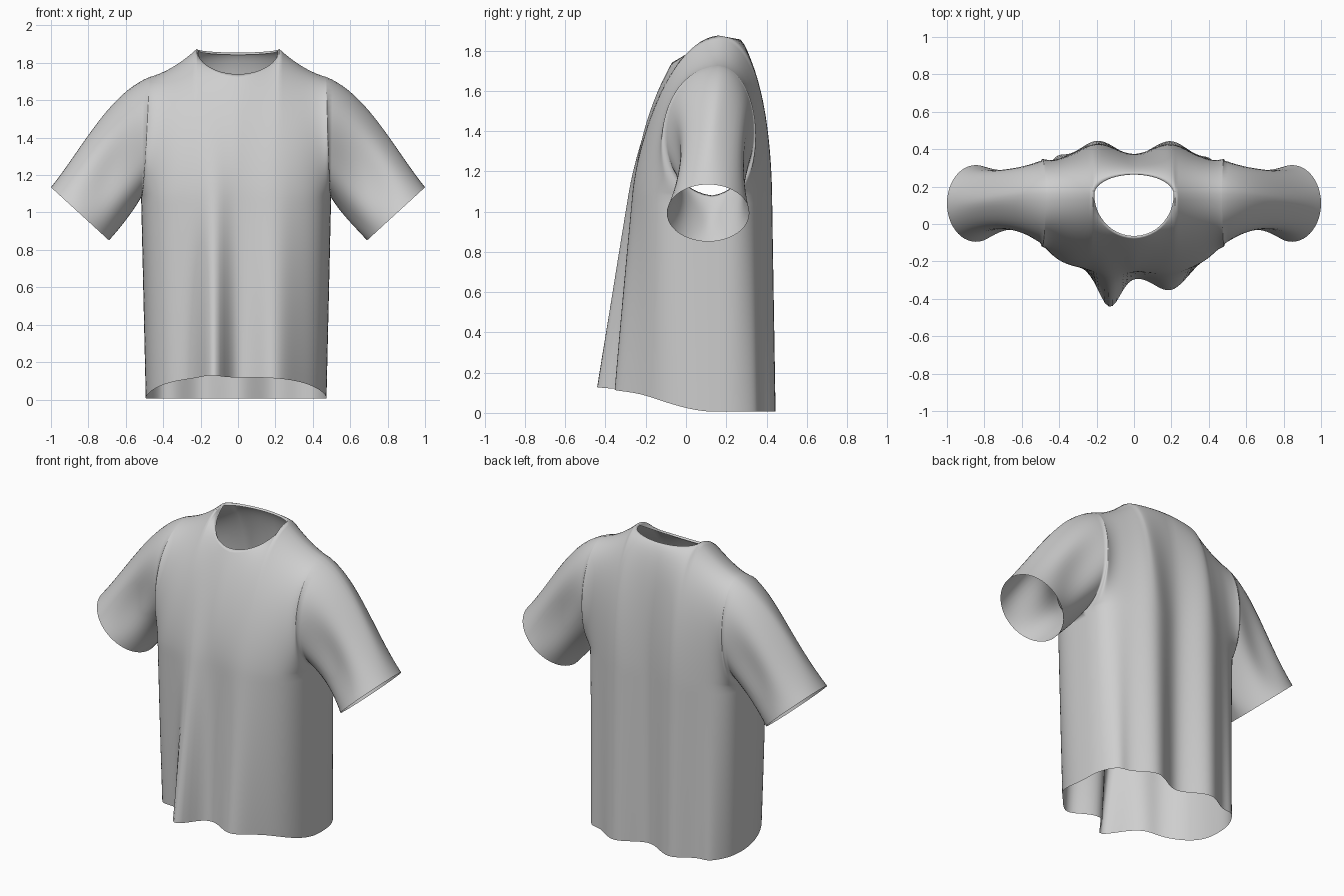
import bpy, bmesh
from math import sin, cos, pi, exp
from mathutils import Vector

cube = bpy.data.objects.get("Cube")
if cube:
    bpy.data.objects.remove(cube)

HALF = 36        # columns on each half of a panel
NECK = 11        # columns on each half that end at the neckline
LOWER = 26       # rows from hem to armpit
UPPER = 24       # rows from armpit to shoulder
SLEEVE = 20      # rows along a sleeve
ARMPIT = 1.08
SEAM_Y = 0.13
RIDGE_Y = 0.16


def lerp(a, b, f):
    return a + (b - a) * f


def bump(x, centre, width):
    return exp(-((x - centre) / width) ** 2 / 2)


def bezier(a, b, c, d, f):
    g = 1 - f
    return a * g**3 + b * (3 * g * g * f) + c * (3 * g * f * f) + d * f**3


def hermite(p, q, tp, tq, f):
    return bezier(p, p + tp / 3, q - tq / 3, q, f)


def spread(i):
    return sin(pi / 2 * i / HALF)


def fullness(i, power):
    """How far a column stands out from the side seam, 0 to 1."""
    return max(0, 1 - abs(spread(i)) ** power) ** (1 / power)


def torso_point(i, z, front):
    """Point on the lower torso, with hanging folds that deepen downwards."""
    drop = 1 - z / ARMPIT
    x = lerp(0.508, 0.483, drop) * spread(i) - 0.01
    if front:
        fold = -0.185 * bump(x, -0.13, 0.055) - 0.1 * bump(x, 0.2, 0.08) \
            + 0.02 * bump(x, -0.29, 0.05)
        depth = lerp(-0.255, -0.285, drop) + fold * lerp(0.18, 1, drop)
        out = fullness(i, lerp(3.2, 2.6, drop))
    else:
        fold = 0.06 * (bump(x, -0.2, 0.075) + bump(x, 0.2, 0.075)) \
            - 0.025 * bump(x, 0, 0.06) \
            + 0.04 * drop * (bump(x, -0.42, 0.04) + bump(x, 0.42, 0.04))
        depth = 0.39 + fold * lerp(0.7, 1, drop)
        out = fullness(i, 3.2)
    return Vector((x, lerp(SEAM_Y, depth, out), z))


def top_point(i, front):
    """Neckline in the middle, shoulder ridge further out."""
    side = 1 if i >= 0 else -1
    if abs(i) <= NECK:
        a = pi / 2 * i / NECK
        if front:
            return Vector((0.22 * sin(a), RIDGE_Y - 0.23 * cos(a),
                           1.74 + 0.135 * (1 - cos(a))))
        return Vector((0.22 * sin(a), RIDGE_Y + 0.11 * cos(a),
                       1.875 - 0.02 * cos(a)))
    s = (abs(spread(i)) - spread(NECK)) / (1 - spread(NECK))
    return Vector((side * lerp(0.22, 0.47, s), RIDGE_Y,
                   1.725 + 0.07 * (1 - s) + 0.08 * (1 - s) ** 2))


def column(i, front):
    """One vertical strip of points from the hem to the top edge."""
    hem = 0.006
    if front:
        hem += 0.112 * fullness(i, 3.2) ** 2 \
            + 0.012 * bump(spread(i), -0.28, 0.1)
    pts = [torso_point(i, lerp(hem, ARMPIT, j / LOWER), front)
           for j in range(LOWER)]
    a, d = torso_point(i, ARMPIT, front), top_point(i, front)
    edge = abs(spread(i)) ** 6
    neck = sin(pi / 2 * min(1, abs(i) / NECK))
    if front:
        rise, y1 = 0.27, -0.2
        y2 = lerp(lerp(-0.16, -0.08, neck), -0.18, edge)
        z2 = lerp(0.16, 0.025, neck)
    else:
        rise, y1 = 0.35, 0.42
        y2 = lerp(lerp(0.345, 0.36, neck), 0.39, edge)
        z2 = lerp(0.075, 0.02, neck)
    # The upper curve leaves the armpit row along the line of the cloth below
    below = torso_point(i, ARMPIT - rise, front)
    b = Vector((lerp(a.x, d.x, 0.4), lerp(2 * a.y - below.y, y1, edge),
                ARMPIT + lerp(rise, 0.04, edge)))
    c = Vector((lerp(a.x, d.x, 0.8), y2, d.z - z2))
    return pts + [bezier(a, b, c, d, j / UPPER) for j in range(UPPER + 1)]


bm = bmesh.new()


def skin(rows, closed=False):
    """Quads between successive rows of points."""
    grid = [[bm.verts.new(p) for p in row] for row in rows]
    count = len(rows[0])
    for r, s in zip(grid, grid[1:]):
        for j in range(count if closed else count - 1):
            k = (j + 1) % count
            bm.faces.new((r[j], r[k], s[k], s[j]))


# Front and back panels
panels = {f: [column(i, f) for i in range(-HALF, HALF + 1)]
          for f in (True, False)}
for rows in panels.values():
    skin(rows)

# Sleeves, lofted from each armhole to its cuff
for side, index in ((-1, 0), (1, -1)):
    front = panels[True][index][LOWER:]
    back = panels[False][index][LOWER:]
    armhole = front + back[-2:0:-1]
    n = len(armhole)
    rows = []
    for r in range(SLEEVE + 1):
        f = r / SLEEVE
        row = []
        for k, p in enumerate(armhole):
            th = 2 * pi * k / n
            up = (1 - cos(th)) / 2
            cuff = Vector((side * (0.845 - 0.155 * cos(th)),
                           0.11 - 0.205 * sin(th), 0.993 - 0.142 * cos(th)))
            leave = Vector((side * lerp(0.15, 0.65, up), 0,
                            lerp(-0.25, -0.25, up)))
            arrive = Vector((side * lerp(0.2, 0.5, up), 0,
                             lerp(-0.22, -0.62, up)))
            q = hermite(p, cuff, leave, arrive, f)
            # Pinched in halfway, more at the front than at the back
            pinch = 0.065 if sin(th) > 0 else 0.03
            q.y += sin(pi * f) * (pinch * sin(th) + 0.01 * sin(5 * th))
            row.append(q)
        rows.append(row)
    skin(rows, closed=True)

# Narrow turned-in band around the neckline
rim = [top_point(i, True) for i in range(-NECK, NECK + 1)]
rim += [top_point(i, False) for i in range(NECK - 1, -NECK, -1)]
centre = Vector((0, 0.1, 0))
inner = []
for p in rim:
    q = centre + (p - centre) * 0.965
    inner.append(Vector((q.x, q.y, p.z - 0.012)))
skin([rim, inner], closed=True)

bmesh.ops.remove_doubles(bm, verts=bm.verts, dist=0.0004)
bmesh.ops.recalc_face_normals(bm, faces=bm.faces)
for face in bm.faces:
    face.smooth = True

mesh = bpy.data.meshes.new("shirt")
bm.to_mesh(mesh)
bm.free()
shirt = bpy.data.objects.new("shirt", mesh)
bpy.context.collection.objects.link(shirt)

# Plain pale grey cloth
cloth = bpy.data.materials.new("pale grey cloth")
cloth.use_nodes = True
grey = (0.62, 0.62, 0.62, 1)
cloth.diffuse_color = grey
cloth.node_tree.nodes["Principled BSDF"].inputs["Base Color"].default_value = grey
mesh.materials.append(cloth)
